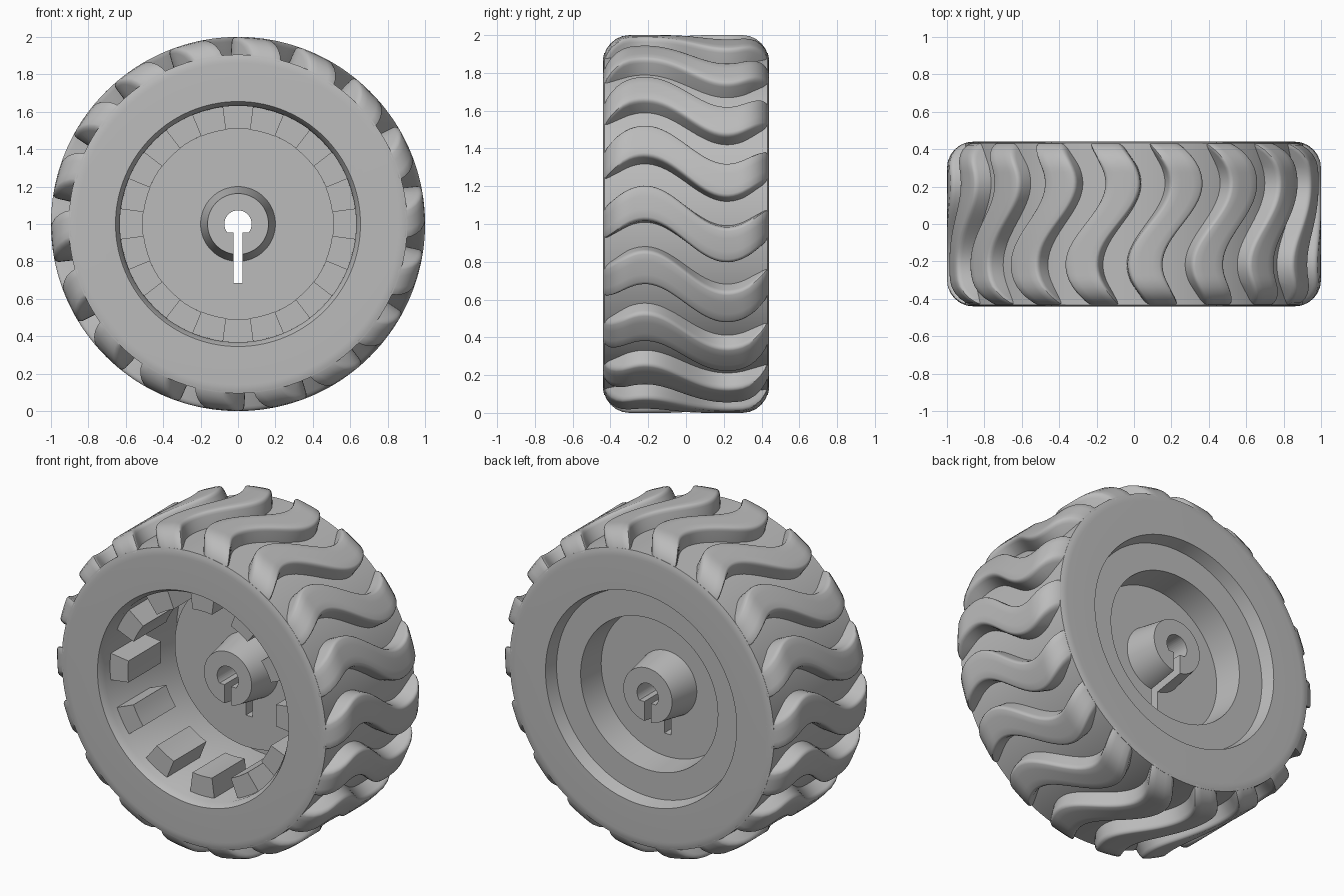
import bpy, bmesh, math
from math import sin, cos, pi, radians

cube = bpy.data.objects.get("Cube")
if cube:
    bpy.data.objects.remove(cube, do_unlink=True)

grey = bpy.data.materials.new("plain grey")
grey.use_nodes = True
grey.diffuse_color = (0.5, 0.5, 0.5, 1)
grey.node_tree.nodes["Principled BSDF"].inputs["Base Color"].default_value = (0.5, 0.5, 0.5, 1)

AXLE = 1.0            # height of the wheel axis
CORE_Y, CORE_R = 0.30, 0.86   # centre of the rounded shoulder
LUGS, TEETH = 18, 12


def polar(r, ang, y):
    """Point at a radius and angle around the wheel axis."""
    return (r * cos(ang), y, AXLE + r * sin(ang))


def finish(name, bm):
    bmesh.ops.remove_doubles(bm, verts=bm.verts, dist=1e-5)
    bmesh.ops.recalc_face_normals(bm, faces=bm.faces)
    mesh = bpy.data.meshes.new(name)
    bm.to_mesh(mesh)
    bm.free()
    mesh.materials.append(grey)
    obj = bpy.data.objects.new(name, mesh)
    bpy.context.collection.objects.link(obj)
    return obj


def smooth(obj, angle=32):
    bpy.ops.object.select_all(action='DESELECT')
    obj.select_set(True)
    bpy.context.view_layer.objects.active = obj
    bpy.ops.object.shade_smooth_by_angle(angle=radians(angle))


def lathe(name, profile, steps=120):
    """Revolve (radius, y) points around the wheel axis."""
    bm = bmesh.new()
    rings = [[bm.verts.new(polar(r, 2 * pi * i / steps, y)) for r, y in profile]
             for i in range(steps)]
    for i in range(steps):
        a, b = rings[i], rings[(i + 1) % steps]
        for j in range(len(profile) - 1):
            if profile[j][0] == 0:
                bm.faces.new((a[j], a[j + 1], b[j + 1]))
            elif profile[j + 1][0] == 0:
                bm.faces.new((a[j], a[j + 1], b[j]))
            else:
                bm.faces.new((a[j], a[j + 1], b[j + 1], b[j]))
    return finish(name, bm)


def prism(bm, outline, y0, y1):
    """Extrude an (x, z) outline along y."""
    front = [bm.verts.new((x, y0, z)) for x, z in outline]
    back = [bm.verts.new((x, y1, z)) for x, z in outline]
    n = len(outline)
    bm.faces.new(front)
    bm.faces.new(back[::-1])
    for i in range(n):
        k = (i + 1) % n
        bm.faces.new((front[i], back[i], back[k], front[k]))


# Tyre carcass: flat side walls, tight shoulders and a flat groove floor
shoulder = [(CORE_R + 0.14 * cos(radians(a)), CORE_Y + 0.14 * sin(radians(a)))
            for a in (90, 84, 78, 71)]
tyre = lathe("tyre", [(0.655, -0.44)] + [(r, -y) for r, y in shoulder]
             + shoulder[::-1] + [(0.655, 0.44)])
smooth(tyre)

# Rim with dished disc and tapered hub
rim = lathe("rim", [(0, -0.10), (0.163, -0.10), (0.2, 0.11), (0.51, 0.11), (0.51, 0.30),
                    (0.63, 0.30), (0.632, -0.40), (0.655, -0.44), (0.655, 0.44),
                    (0.635, 0.36), (0.47, 0.36), (0.455, 0.18), (0.2, 0.18),
                    (0.167, 0.375), (0, 0.375)])

# Keyhole: axle bore with flat bottom and a slot running down
bm = bmesh.new()
start, sweep = radians(-39), radians(258)
bore = [(0.073 * cos(start + sweep * i / 32), AXLE + 0.073 * sin(start + sweep * i / 32))
        for i in range(33)]
flat = bore[0][1]
prism(bm, bore + [(-0.023, flat), (-0.023, 0.685), (0.023, 0.685), (0.023, flat)], -0.6, 0.6)
cutter = finish("keyhole_cutter", bm)
cutter.hide_render = True
cut = rim.modifiers.new("keyhole", 'BOOLEAN')
cut.operation, cut.solver, cut.object = 'DIFFERENCE', 'EXACT', cutter
bpy.ops.object.select_all(action='DESELECT')
bpy.context.view_layer.objects.active = rim
rim.select_set(True)
bpy.ops.object.modifier_apply(modifier=cut.name)
bpy.data.objects.remove(cutter, do_unlink=True)
smooth(rim)

# Ring of blocks inside the front of the rim
bm = bmesh.new()
for t in range(TEETH):
    mid = 2 * pi * t / TEETH
    arc = [mid + radians(7.5) * k / 2 for k in range(-2, 3)]
    outline = [(r * cos(a), AXLE + r * sin(a))
               for r, angs in ((0.51, arc), (0.645, arc[::-1])) for a in angs]
    prism(bm, outline, -0.35, -0.03)
smooth(finish("rim_teeth", bm))


# Tread lugs: wavy bars with rounded edges wrapped over the shoulders
def lug_path(size):
    """(y, radius) points across the tread, offset by size from the core line."""
    turn = [radians(15 * k) for k in range(7)]
    run = [-CORE_Y + 2 * CORE_Y * k / 24 for k in range(1, 24)]
    right = [(CORE_Y + size * sin(a), CORE_R + size * cos(a)) for a in turn]
    return [(-y, r) for y, r in right[::-1]] + [(y, CORE_R + size) for y in run] + right


half = [(6.1, 0.02), (5.5, 0.115), (5.3, 0.127), (4.9, 0.136), (4.3, 0.14), (2.0, 0.14)]
section = [(-a, s) for a, s in half] + half[::-1]
bm = bmesh.new()
for n in range(LUGS):
    columns = []
    for offset, size in section:
        columns.append([bm.verts.new(polar(
            r, radians(360 * n / LUGS + offset - 6.5 * sin(2 * pi * y / 0.87)), y))
            for y, r in lug_path(size)])
    for a, b in zip(columns, columns[1:]):
        for j in range(len(a) - 1):
            bm.faces.new((a[j], a[j + 1], b[j + 1], b[j]))
lugs = finish("tread_lugs", bm)
# make the open lug shells face outwards
bm = bmesh.new()
bm.from_mesh(lugs.data)
for f in bm.faces:
    c = f.calc_center_median()
    f.normal_update()
bm.faces.ensure_lookup_table()
per_lug = len(bm.faces) // LUGS
for n in range(LUGS):
    group = bm.faces[n * per_lug:(n + 1) * per_lug]
    score = sum(f.normal.x * f.calc_center_median().x
                + f.normal.z * (f.calc_center_median().z - AXLE) for f in group)
    if score < 0:
        bmesh.ops.reverse_faces(bm, faces=group)
bm.to_mesh(lugs.data)
bm.free()
smooth(lugs, 40)
# outward side walls on the open tyre shell
if sum(p.normal.y * p.center.y for p in tyre.data.polygons) < 0:
    tyre.data.flip_normals()
